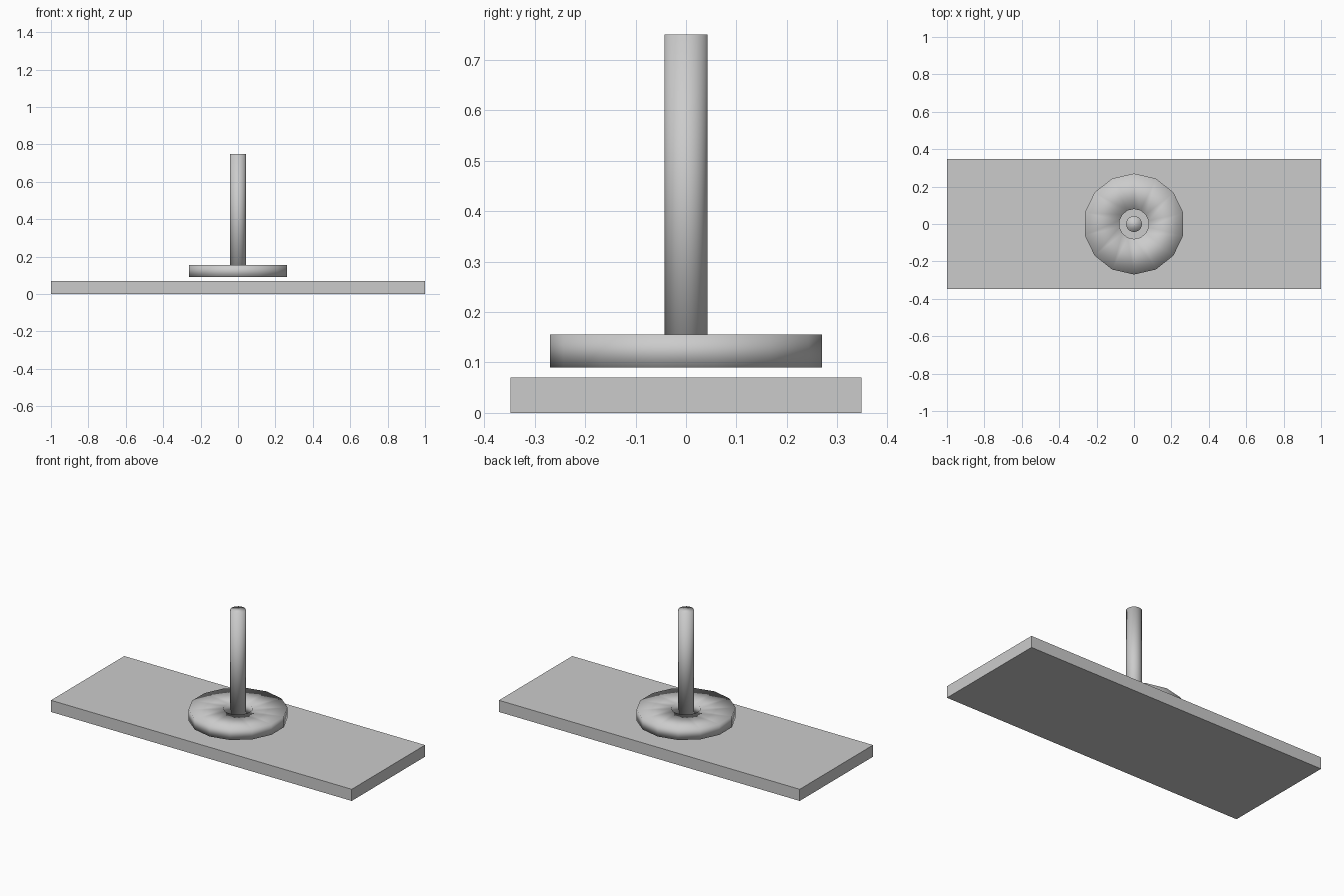
import bpy, bmesh, math

if "Cube" in bpy.data.objects:
    bpy.data.objects.remove(bpy.data.objects["Cube"])


def make_object(name, bm, smooth):
    bmesh.ops.recalc_face_normals(bm, faces=bm.faces)
    for f in bm.faces:
        f.smooth = smooth
    mesh = bpy.data.meshes.new(name)
    bm.to_mesh(mesh)
    bm.free()
    obj = bpy.data.objects.new(name, mesh)
    bpy.context.collection.objects.link(obj)
    return obj


def ring_loop(bm, radius, z, sides):
    # first vertex lies on the y axis
    return [bm.verts.new((radius * math.sin(2 * math.pi * i / sides),
                          radius * math.cos(2 * math.pi * i / sides), z))
            for i in range(sides)]


def bridge(bm, a, b):
    n = len(a)
    for i in range(n):
        j = (i + 1) % n
        bm.faces.new((a[i], a[j], b[j], b[i]))


# base board
bm = bmesh.new()
bmesh.ops.create_cube(bm, size=1)
for v in bm.verts:
    v.co = (v.co.x * 2, v.co.y * 0.696, (v.co.z + 0.5) * 0.07)
make_object("base_board", bm, False)

# low-sided disc with a centre hole, floating just above the board
bm = bmesh.new()
loops = [ring_loop(bm, r, z, 14) for r, z in
         ((0.27, 0.09), (0.27, 0.155), (0.08, 0.155), (0.08, 0.09))]
for k in range(4):
    bridge(bm, loops[k], loops[(k + 1) % 4])
make_object("ring_disc", bm, True)

# upright peg through the hole
bm = bmesh.new()
low, high = ring_loop(bm, 0.0425, 0.09, 24), ring_loop(bm, 0.0425, 0.75, 24)
bridge(bm, low, high)
bm.faces.new(low)
bm.faces.new(high)
make_object("peg", bm, True)
